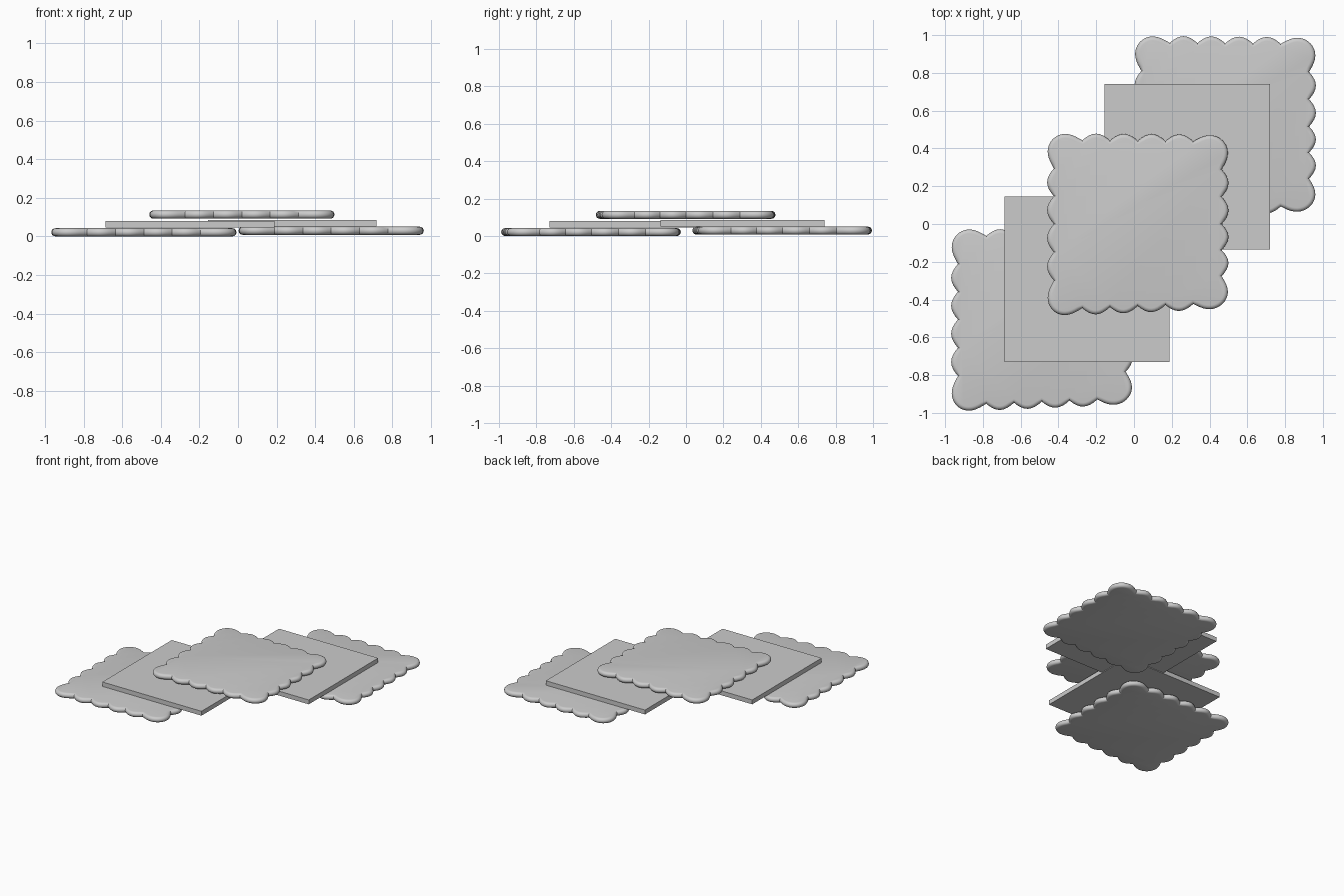
import bpy, bmesh
from math import sin, cos, pi
from mathutils import Vector

if "Cube" in bpy.data.objects:
    bpy.data.objects.remove(bpy.data.objects["Cube"])

PITCH, NOTCH, DEPTH = 0.147, 0.444, 0.036
THICK = 0.042


def scallop_outline():
    """Square outline: four lobes per side and a rounded lobe at each corner."""
    side = []
    # four lobes along the top, left to right
    n = 8
    for i in range(4 * n):
        t = i / n
        side.append(Vector((PITCH * (t - 2), NOTCH + DEPTH * abs(sin(pi * t)) ** 0.9)))
    # ramp up to corner, corner arc, ramp down
    c, r, start = 0.383, 0.094, 2 * PITCH
    ramp = [(start + (c - start) * k / 5,
             NOTCH + (c + r - NOTCH) * sin(pi / 2 * k / 5)) for k in range(5)]
    side += [Vector(p) for p in ramp]
    side += [Vector((c + r * sin(a), c + r * cos(a)))
             for a in [pi / 2 * k / 10 for k in range(11)]]
    side += [Vector((y, x)) for x, y in reversed(ramp[1:])]
    pts = []
    for q in range(4):
        for p in side:
            x, y = p
            for _ in range(q):
                x, y = y, -x
            # slight hand-made taper toward the right
            y *= (0.992 - 0.02 * x) if y > 0 else (0.978 - 0.0855 * x)
            pts.append(Vector((x, y)))
    return pts


def finish(bm, name, loc):
    bmesh.ops.recalc_face_normals(bm, faces=bm.faces)
    me = bpy.data.meshes.new(name)
    bm.to_mesh(me)
    bm.free()
    ob = bpy.data.objects.new(name, me)
    ob.location = loc
    bpy.context.collection.objects.link(ob)
    return ob


def scalloped_biscuit(name, loc):
    pts = scallop_outline()
    n = len(pts)
    # outward normals of the clockwise outline
    normals = []
    for i in range(n):
        t = (pts[(i + 1) % n] - pts[i - 1]).normalized()
        normals.append(Vector((-t.y, t.x)))
    bm = bmesh.new()
    rings = []
    h = THICK / 2
    # half-round edge lofted from bottom to top
    for k in range(9):
        a = -pi / 2 + pi * k / 8
        inset = h * (1 - cos(a))
        rings.append([bm.verts.new((*(p - m * inset), h + h * sin(a)))
                      for p, m in zip(pts, normals)])
    for lo, hi in zip(rings, rings[1:]):
        for i in range(n):
            j = (i + 1) % n
            bm.faces.new((lo[i], lo[j], hi[j], hi[i]))
    bm.faces.new(rings[0])
    bm.faces.new(rings[-1])
    ob = finish(bm, name, loc)
    bpy.ops.object.select_all(action='DESELECT')
    ob.select_set(True)
    bpy.context.view_layer.objects.active = ob
    bpy.ops.object.shade_smooth_by_angle(angle=0.6)


def square_wafer(name, x0, y0, z0, size=0.875, thick=0.035):
    bm = bmesh.new()
    bmesh.ops.create_cube(bm, size=1)
    bmesh.ops.scale(bm, vec=(size, size, thick), verts=bm.verts)
    finish(bm, name, (x0 + size / 2, y0 + size / 2, z0 + thick / 2))


# scalloped biscuits: two at the bottom, one on top
scalloped_biscuit("front_left_biscuit", (-0.488, -0.506, 0.0))
scalloped_biscuit("back_right_biscuit", (0.483, 0.516, 0.008))
scalloped_biscuit("top_biscuit", (0.02, 0.0, 0.092))

# plain square wafers between them
square_wafer("left_wafer", -0.686, -0.73, 0.045)
square_wafer("right_wafer", -0.156, -0.135, 0.05)
